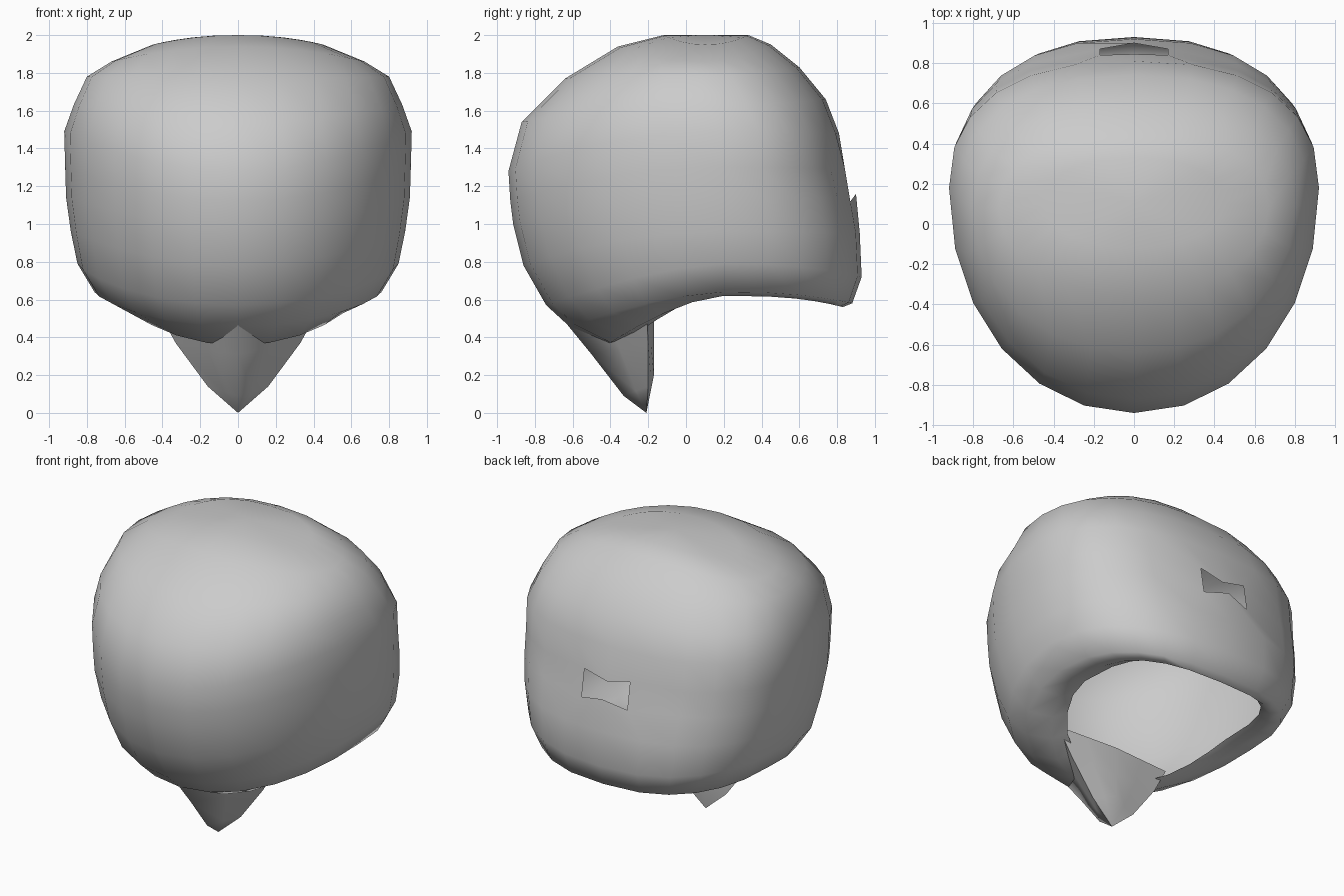
import bpy, bmesh, math
from mathutils import Vector

if "Cube" in bpy.data.objects:
    bpy.data.objects.remove(bpy.data.objects["Cube"])

N = 24  # columns round the shell; column 0 = front centre, N/2 = back centre


def finish(name, bm, angle):
    bmesh.ops.recalc_face_normals(bm, faces=bm.faces[:])
    me = bpy.data.meshes.new(name)
    bm.to_mesh(me)
    bm.free()
    ob = bpy.data.objects.new(name, me)
    bpy.context.collection.objects.link(ob)
    bpy.ops.object.select_all(action='DESELECT')
    ob.select_set(True)
    bpy.context.view_layer.objects.active = ob
    bpy.ops.object.shade_smooth_by_angle(angle=math.radians(angle))
    return ob


def spow(v, p):
    return math.copysign(abs(v) ** p, v)


# Shell rows: (side x, side z), (front y, front z), (back y, back z),
# y of widest point, squareness of the back half (1 = round)
ROWS = [
    ((0.45, 1.95), (-0.12, 2.00), (0.33, 2.00), 0.10, 0.90),
    ((0.67, 1.86), (-0.36, 1.94), (0.45, 1.95), 0.08, 0.88),
    ((0.80, 1.78), (-0.64, 1.77), (0.60, 1.83), 0.08, 0.86),
    ((0.87, 1.63), (-0.87, 1.54), (0.74, 1.66), 0.12, 0.84),
    ((0.92, 1.49), (-0.94, 1.28), (0.81, 1.48), 0.18, 0.84),
    ((0.915, 1.30), (-0.93, 1.12), (0.84, 1.29), 0.18, 0.84),
    ((0.91, 1.14), (-0.915, 1.00), (0.88, 1.14), 0.18, 0.84),
    ((0.885, 0.96), (-0.86, 0.78), (0.92, 0.95), 0.20, 0.84),
    ((0.85, 0.79), (-0.74, 0.57), (0.93, 0.72), 0.20, 0.84),
    ((0.76, 0.64), (-0.62, 0.46), (0.88, 0.58), 0.20, 0.80),
    ((0.64, 0.62), (-0.42, 0.36), (0.83, 0.56), 0.20, 0.72),
    ((0.56, 0.64), (-0.30, 0.39), (0.80, 0.60), 0.20, 0.66),
]

# Hollow shell: closed crown, lower edge curled inward round an open bottom
bm = bmesh.new()
rings = []
for r, ((hx, zs), (yf, zf), (yb, zb), yc, sq) in enumerate(ROWS):
    ring = []
    for i in range(N):
        a = 2 * math.pi * i / N
        s, c = math.sin(a), math.cos(a)
        p = 0.97 if c > 0 else sq
        y_end, z_end = (yf, zf) if c > 0 else (yb, zb)
        w = abs(c) ** (1.5 if r > 7 and c > 0 else 2)
        ring.append(bm.verts.new((hx * spow(s, p),
                                  yc + (y_end - yc) * abs(c) ** p,
                                  zs + (z_end - zs) * w)))
    rings.append(ring)
crown = bm.verts.new((0, 0.10, 2.0))
for i in range(N):
    bm.faces.new((crown, rings[0][i], rings[0][(i + 1) % N]))

# Small opening in the back is left out of the skin
h = N // 2
HOLE = {(5, h - 1), (5, h)}
for r in range(len(rings) - 1):
    for i in range(N):
        j = (i + 1) % N
        if (r, i) not in HOLE:
            bm.faces.new((rings[r][i], rings[r + 1][i], rings[r + 1][j], rings[r][j]))
for k in (-1, 1):
    for r, y, z in ((5, 0.84, 1.30), (6, 0.87, 1.12)):
        rings[r][h + k].co = Vector((-0.17 * k, y, z))
rings[5][h].co = Vector((0, 0.845, 1.26))
rings[6][h].co = Vector((0, 0.90, 1.16))
finish("head_shell", bm, 60)

# Pointed chin wedge: front ridge, side wings and a rounded back face
LEVELS = [
    ((-0.68, 0.53), (0.43, -0.21, 0.55), (-0.17, 0.54)),
    ((-0.50, 0.31), (0.33, -0.20, 0.37), (-0.17, 0.35)),
    ((-0.33, 0.09), (0.16, -0.20, 0.14), (-0.17, 0.20)),
]
bm = bmesh.new()
rings = []
for f, s, b in LEVELS:
    front, back = Vector((0, *f)), Vector((0, *b))
    side = Vector(s)
    half = [front.lerp(side, 0.5), side, side.lerp(back, 0.5)]
    pts = [front] + half + [back] + [Vector((-p.x, p.y, p.z)) for p in reversed(half)]
    rings.append([bm.verts.new(p) for p in pts])
tip = bm.verts.new((0, -0.21, 0.0))
for i in range(8):
    j = (i + 1) % 8
    for a, b in zip(rings, rings[1:]):
        bm.faces.new((a[i], b[i], b[j], a[j]))
    bm.faces.new((rings[-1][i], tip, rings[-1][j]))
bm.faces.new(rings[0])
finish("chin_wedge", bm, 85)
